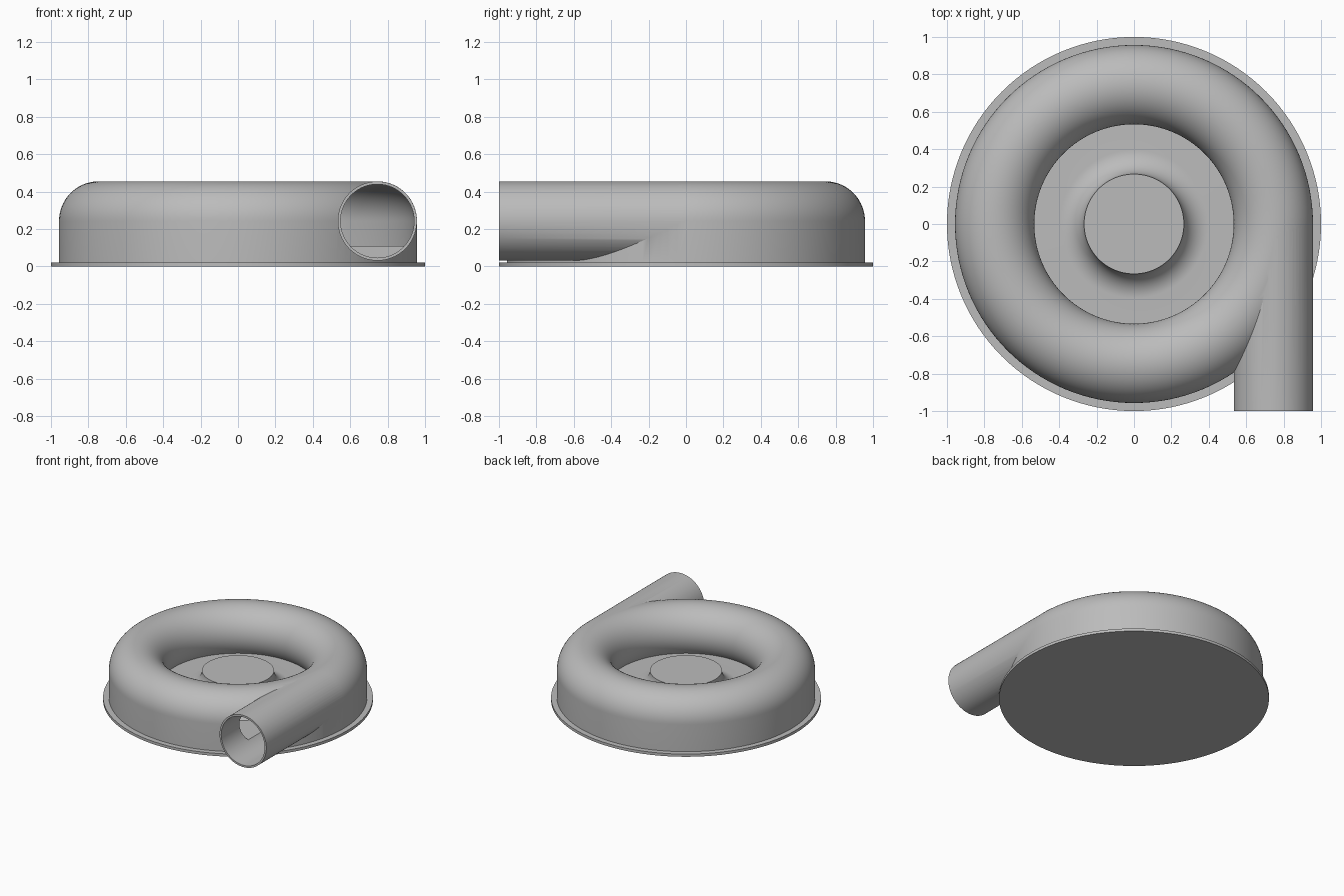
import bpy, bmesh, math
from mathutils import Matrix, Vector

if "Cube" in bpy.data.objects:
    bpy.data.objects.remove(bpy.data.objects["Cube"], do_unlink=True)

# Main dimensions
RING_R, TUBE_R, WALL = 0.745, 0.212, 0.015
AXIS_Z, FLOOR_Z, PLATE_Z = 0.243, 0.11, 0.022
HUB_R, HUB_Z = 0.267, 0.24
SEGMENTS = 128

grey = bpy.data.materials.new("casting_grey")
grey.use_nodes = True
colour = (0.5, 0.5, 0.5, 1)
grey.diffuse_color = colour
grey.node_tree.nodes["Principled BSDF"].inputs["Base Color"].default_value = colour


def add_object(name, bm):
    bmesh.ops.recalc_face_normals(bm, faces=bm.faces)
    mesh = bpy.data.meshes.new(name)
    bm.to_mesh(mesh)
    bm.free()
    obj = bpy.data.objects.new(name, mesh)
    bpy.context.collection.objects.link(obj)
    mesh.materials.append(grey)
    return obj


def lathe(name, profile, closed=False):
    """Revolve (radius, height) points about z; open profiles get capped ends."""
    bm = bmesh.new()
    rings = []
    for r, z in profile:
        rings.append([bm.verts.new((r * math.cos(a), r * math.sin(a), z))
                      for a in (math.tau * i / SEGMENTS for i in range(SEGMENTS))])
    pairs = list(zip(rings, rings[1:]))
    if closed:
        pairs.append((rings[-1], rings[0]))
    else:
        bm.faces.new(rings[0])
        bm.faces.new(rings[-1])
    for low, high in pairs:
        for i in range(SEGMENTS):
            j = (i + 1) % SEGMENTS
            bm.faces.new((low[i], low[j], high[j], high[i]))
    return add_object(name, bm)


def rod(name, radius, y0, y1):
    """Solid cylinder along y on the outlet axis."""
    bm = bmesh.new()
    place = Matrix.Translation(Vector((RING_R, (y0 + y1) / 2, AXIS_Z))) @ Matrix.Rotation(math.pi / 2, 4, 'X')
    bmesh.ops.create_cone(bm, cap_ends=True, segments=96, radius1=radius,
                          radius2=radius, depth=y1 - y0, matrix=place)
    return add_object(name, bm)


def arch(tube, bottom):
    """Section with a straight outer wall, round crown and curled inner lip."""
    end = math.pi + math.asin((AXIS_Z - FLOOR_Z) / tube)
    steps = 40
    arc = [(RING_R + tube * math.cos(end * i / steps),
            AXIS_Z + tube * math.sin(end * i / steps)) for i in range(steps + 1)]
    points = [(RING_R + tube, bottom)] + arc
    if bottom < FLOOR_Z:
        points.append((arc[-1][0], bottom))
    return points


def combine(target, tool, operation):
    mod = target.modifiers.new(operation, 'BOOLEAN')
    mod.operation = operation
    mod.solver = 'EXACT'
    mod.object = tool
    tool.hide_render = True
    graph = bpy.context.evaluated_depsgraph_get()
    mesh = bpy.data.meshes.new_from_object(target.evaluated_get(graph))
    target.modifiers.clear()
    target.data = mesh
    bpy.data.objects.remove(tool, do_unlink=True)


# Base plate
plate = lathe("base_plate", [(1, 0), (1, PLATE_Z)])

# Hollow ring housing joined with its tangent outlet pipe
housing = lathe("volute_housing", arch(TUBE_R, PLATE_Z - 0.004), closed=True)
combine(housing, rod("outlet_pipe", TUBE_R - 0.0005, -1, 0), 'UNION')
combine(housing, lathe("cavity", arch(TUBE_R - WALL, FLOOR_Z), closed=True), 'DIFFERENCE')
combine(housing, rod("outlet_bore", TUBE_R - WALL - 0.0005, -1.1, -0.02), 'DIFFERENCE')

# Central hub with a concave foot blending into the floor
foot = HUB_Z - FLOOR_Z
steps = 16
curve = [(HUB_R + foot * (1 - math.cos(a)), HUB_Z - foot * math.sin(a))
         for a in (math.pi / 2 * i / steps for i in range(steps + 1))]
rim = 0.59
hub = lathe("center_hub", curve + [(rim, FLOOR_Z), (rim, PLATE_Z - 0.002)])

# Smooth shading with crisp edges
bpy.ops.object.select_all(action='DESELECT')
for obj in (plate, housing, hub):
    obj.select_set(True)
    bpy.context.view_layer.objects.active = obj
bpy.ops.object.shade_smooth_by_angle(angle=math.radians(30))
